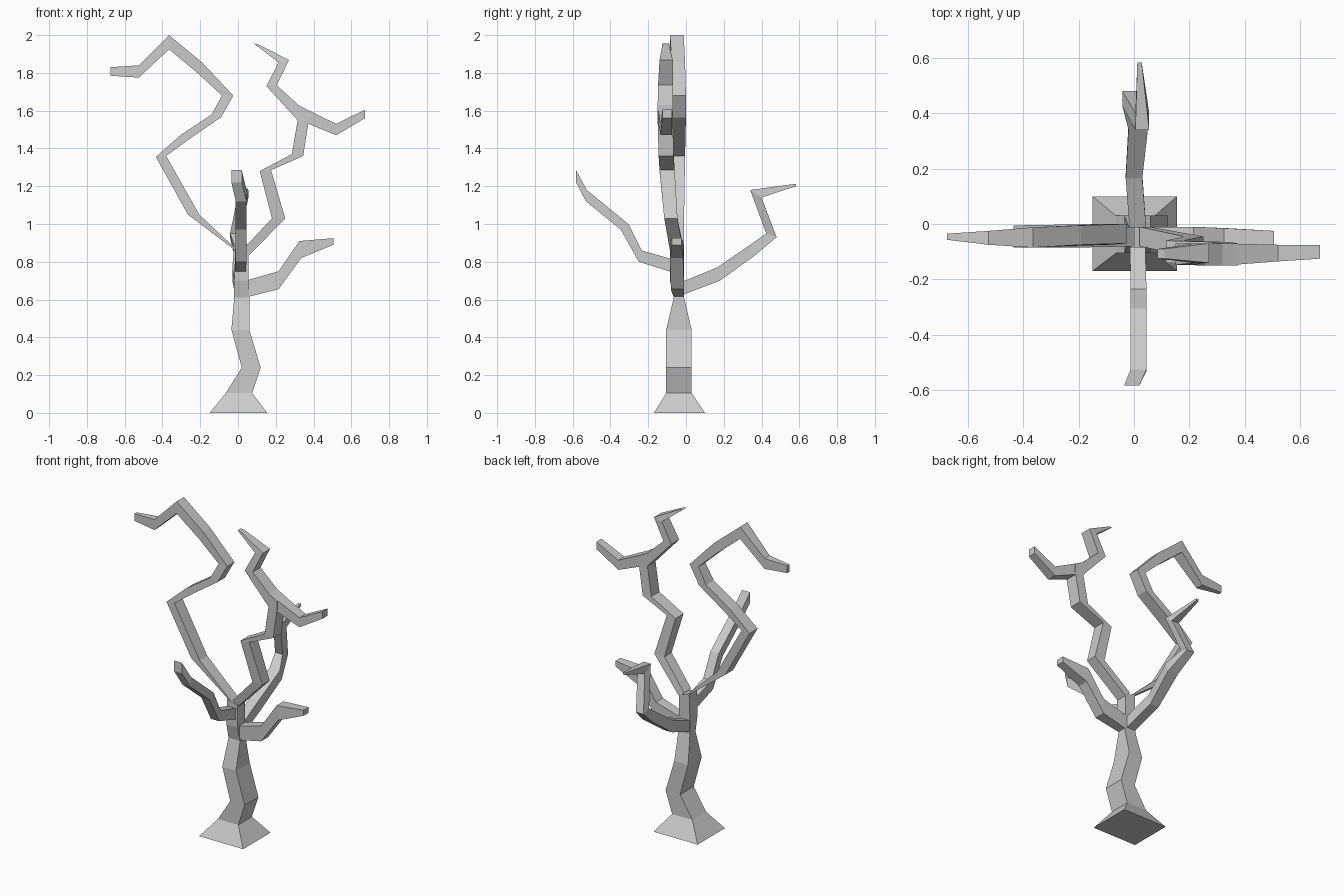
import bpy, bmesh


def limb(name, sections, along_y=False):
    """Four-sided limb. Each section: (u1, z1, u2, z2, d0, d1): two edge points
    in the limb's own plane, then its depth range across that plane."""
    bm = bmesh.new()
    rings = []
    for u1, z1, u2, z2, d0, d1 in sections:
        corners = [(u1, d0, z1), (u2, d0, z2), (u2, d1, z2), (u1, d1, z1)]
        if along_y:
            corners = [(d, u, z) for u, d, z in corners]
        rings.append([bm.verts.new(c) for c in corners])
    for a, b in zip(rings, rings[1:]):
        for i in range(4):
            j = (i + 1) % 4
            bm.faces.new((a[i], a[j], b[j], b[i]))
    bm.faces.new(rings[0])
    bm.faces.new(rings[-1])
    bmesh.ops.recalc_face_normals(bm, faces=bm.faces)
    mesh = bpy.data.meshes.new(name)
    bm.to_mesh(mesh)
    bm.free()
    bpy.context.collection.objects.link(bpy.data.objects.new(name, mesh))


# Trunk with flared foot
limb("trunk", [
    (-.15, 0, .155, 0, -.17, .10),
    (-.065, .105, .075, .105, -.105, .03),
    (.02, .24, .12, .24, -.105, .03),
    (-.035, .44, .06, .44, -.105, .03),
    (-.02, .61, .06, .61, -.065, -.01),
    (-.02, .70, .055, .70, -.085, -.01),
    (-.015, .86, .055, .84, -.085, -.01)])

# Tall left branch
limb("left_branch", [
    (-.015, .86, .03, .83, -.08, -.01),
    (-.265, 1.05, -.205, 1.05, -.085, -.01),
    (-.435, 1.355, -.38, 1.36, -.085, -.005),
    (-.305, 1.47, -.25, 1.455, -.08, -.003),
    (-.14, 1.58, -.09, 1.565, -.075, 0),
    (-.085, 1.68, -.025, 1.68, -.07, 0),
    (-.215, 1.80, -.19, 1.855, -.075, -.005),
    (-.365, 1.925, -.365, 2.0, -.085, -.012),
    (-.525, 1.775, -.525, 1.84, -.075, -.025),
    (-.675, 1.785, -.675, 1.83, -.057, -.035)])

# Tall right branch up to the fork
limb("right_branch", [
    (.02, .86, .055, .83, -.08, -.01),
    (.18, 1.03, .25, 1.03, -.115, -.045),
    (.115, 1.28, .175, 1.285, -.14, -.06),
    (.285, 1.37, .345, 1.36, -.145, -.065),
    (.315, 1.545, .375, 1.55, -.15, -.07),
    (.32, 1.63, .375, 1.60, -.15, -.07)])

# Twigs of the fork
limb("fork_left_twig", [
    (.315, 1.55, .325, 1.625, -.15, -.07),
    (.15, 1.73, .205, 1.735, -.148, -.07),
    (.215, 1.855, .27, 1.868, -.14, -.07),
    (.085, 1.955, .11, 1.95, -.125, -.09)])
limb("fork_right_twig", [
    (.325, 1.55, .325, 1.625, -.15, -.07),
    (.52, 1.47, .52, 1.53, -.135, -.075),
    (.672, 1.56, .672, 1.605, -.125, -.075)])

# Low side branch
limb("low_right_branch", [
    (.035, .61, .04, .70, -.065, -.01),
    (.215, .655, .215, .75, -.08, -.01),
    (.335, .82, .325, .91, -.085, -.015),
    (.505, .89, .505, .925, -.075, -.025)])

# Front and back branches lie in the y-z plane
limb("front_branch", [
    (-.06, .74, -.06, .81, -.015, .04),
    (-.25, .80, -.235, .86, -.012, .045),
    (-.345, .97, -.305, 1.0, -.012, .045),
    (-.53, 1.12, -.525, 1.18, -.012, .045),
    (-.582, 1.22, -.582, 1.285, -.035, .02)], along_y=True)
limb("back_branch", [
    (-.03, .62, -.03, .69, -.015, .045),
    (.18, .70, .165, .77, -.03, .03),
    (.36, .83, .34, .89, -.02, .05),
    (.48, .93, .425, .95, -.042, .01),
    (.40, 1.14, .34, 1.18, .005, .055),
    (.582, 1.20, .582, 1.213, .012, .028)], along_y=True)
